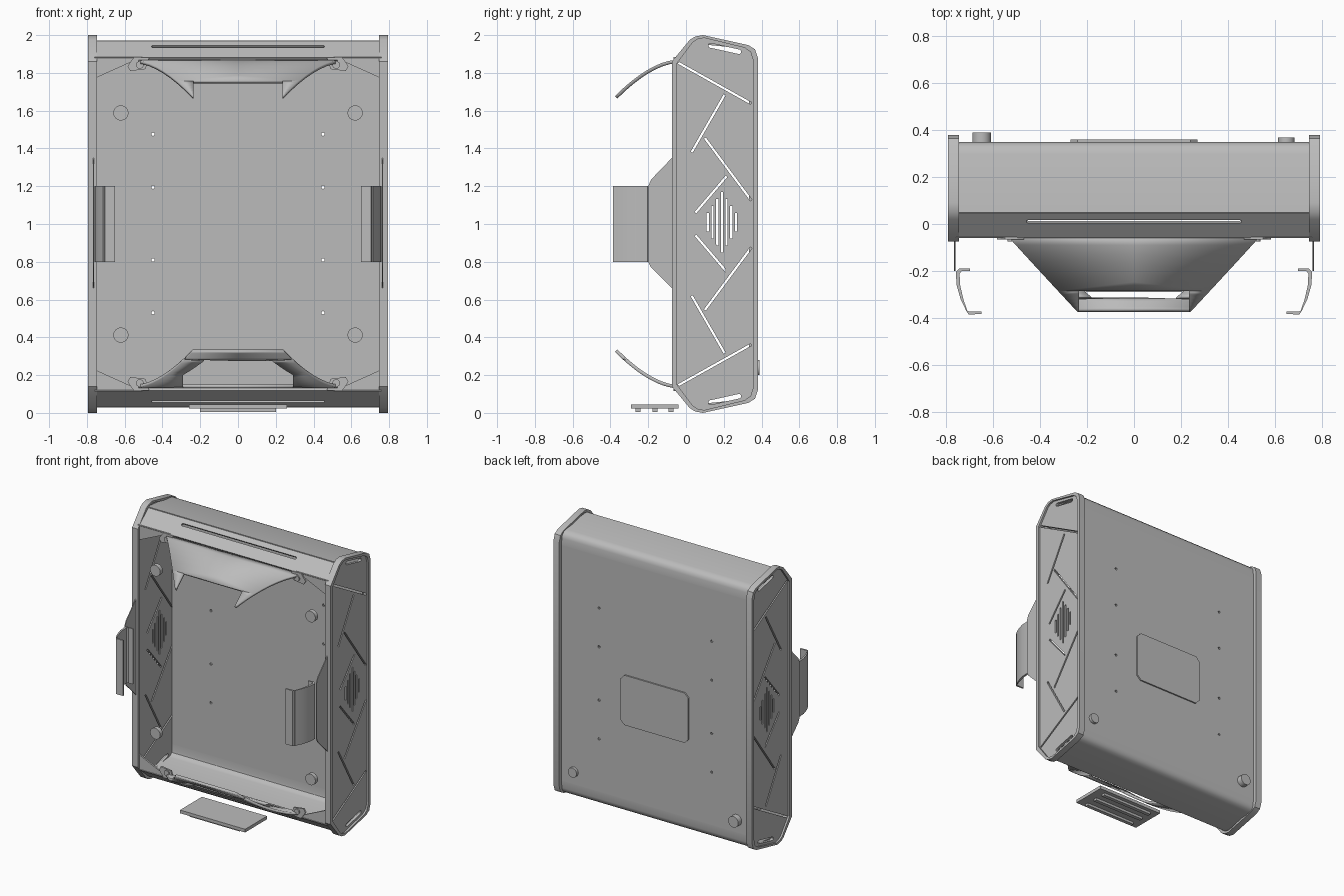
import bpy, bmesh, math
from mathutils import Matrix, Vector

cube = bpy.data.objects.get("Cube")
if cube:
    bpy.data.objects.remove(cube, do_unlink=True)

grey = bpy.data.materials.new("plain_grey")
grey.use_nodes = True
grey.diffuse_color = (0.5, 0.5, 0.5, 1)
grey.node_tree.nodes["Principled BSDF"].inputs["Base Color"].default_value = (0.5, 0.5, 0.5, 1)
made = []


def add_mesh(name, bm):
    bmesh.ops.remove_doubles(bm, verts=bm.verts, dist=0.0001)
    bmesh.ops.recalc_face_normals(bm, faces=bm.faces)
    me = bpy.data.meshes.new(name)
    bm.to_mesh(me)
    bm.free()
    me.materials.append(grey)
    ob = bpy.data.objects.new(name, me)
    bpy.context.collection.objects.link(ob)
    made.append(ob)
    return ob


def frame(origin, u, v):
    """Matrix placing local x along u and local y along v."""
    u, v = Vector(u).normalized(), Vector(v).normalized()
    m = Matrix((u, v, u.cross(v))).transposed().to_4x4()
    m.translation = Vector(origin)
    return m


def panel(name, outline, thick, matrix, holes=()):
    """Flat sheet with cut-outs, extruded evenly about its plane."""
    cu = bpy.data.curves.new(name, 'CURVE')
    cu.dimensions, cu.fill_mode, cu.extrude = '2D', 'BOTH', thick / 2
    for loop in [outline, *holes]:
        sp = cu.splines.new('POLY')
        sp.points.add(len(loop) - 1)
        for p, (a, b) in zip(sp.points, loop):
            p.co = (a, b, 0, 1)
        sp.use_cyclic_u = True
    tmp = bpy.data.objects.new(name + "_curve", cu)
    bpy.context.collection.objects.link(tmp)
    dg = bpy.context.evaluated_depsgraph_get()
    me = bpy.data.meshes.new_from_object(tmp.evaluated_get(dg))
    bm = bmesh.new()
    bm.from_mesh(me)
    bpy.data.objects.remove(tmp, do_unlink=True)
    bpy.data.curves.remove(cu)
    bpy.data.meshes.remove(me)
    bm.transform(matrix)
    for f in bm.faces:
        f.material_index = 0
    return add_mesh(name, bm)


def box(name, x, y, z):
    bm = bmesh.new()
    size = [b - a for a, b in (x, y, z)]
    mid = [(a + b) / 2 for a, b in (x, y, z)]
    bmesh.ops.create_cube(bm, size=1, matrix=Matrix.Translation(mid) @ Matrix.Diagonal((*size, 1)))
    return add_mesh(name, bm)


def peg(name, x, z, r, y0, y1):
    bm = bmesh.new()
    m = Matrix.Translation((x, (y0 + y1) / 2, z)) @ Matrix.Rotation(math.pi / 2, 4, 'X')
    bmesh.ops.create_cone(bm, cap_ends=True, segments=24, radius1=r, radius2=r, depth=y1 - y0, matrix=m)
    return add_mesh(name, bm)


def slit(a, b, w):
    a, b = Vector(a), Vector(b)
    n = (b - a).normalized().orthogonal() * w / 2
    return [a + n, b + n, b - n, a - n]


def capsule(a, b, r):
    a, b = Vector(a), Vector(b)
    ang = math.atan2(*(b - a).yx)
    pts = []
    for c, start in ((b, ang - math.pi / 2), (a, ang + math.pi / 2)):
        pts += [c + r * Vector((math.cos(start + k * math.pi / 6), math.sin(start + k * math.pi / 6)))
                for k in range(7)]
    return pts


def flip(pts):
    return [(a, 2 - b) for a, b in pts]


XZ = frame((0, 0, 0), (1, 0, 0), (0, 0, 1))


def at_y(y):
    return Matrix.Translation((0, y, 0)) @ XZ


def at_x(x):
    return frame((x, 0, 0), (0, 1, 0), (0, 0, 1))


# Side plates: outline, diagonal slits, diamond vent, strap slots, raised rim
end = [(-.075, 1.86), (.02, 1.975), (.05, 1.993), (.09, 2.0), (.33, 1.947), (.365, 1.925), (.38, 1.88)]
side = end + flip(end)[::-1]
inner = [(.153 + (y - .153) * .89, 1 + (z - 1) * .985) for y, z in side]
cuts = []
for line in ([(-.04, 1.853), (.345, 1.638)], [(.205, 1.685), (.03, 1.38)],
             [(.1, 1.455), (.345, 1.125)], [(.215, 1.253), (.05, 1.06)]):
    cuts += [slit(*line, .012), slit(*flip(line), .012)]
slot = [(.13, 1.945), (.28, 1.912)]
cuts += [capsule(*slot, .012), capsule(*flip(slot), .012)]
for k in range(-3, 4):
    y, h = .19 + k * .025, .16 - abs(k) * .037
    cuts.append(slit((y, 1.01 - h), (y, 1.01 + h), .012))
for s, tag in ((1, "left"), (-1, "right")):
    panel(tag + "_side_plate", side, .02, at_x(s * .77), cuts)
    panel(tag + "_side_rim", side, .046, at_x(s * .77), [inner])

# Back panel with bolt holes, and the raised cover plate on it
dots = [[(x + .009 * math.cos(k * math.pi / 4), z + .009 * math.sin(k * math.pi / 4)) for k in range(8)]
        for x in (-.45, .45) for z in (1.475, 1.195, .81, .53)]
panel("back_panel", [(-.76, .15), (.76, .15), (.76, 1.85), (-.76, 1.85)], .017, at_y(.3415), dots)
panel("back_cover", [(-.27, .72), (-.24, .69), (.24, .69), (.27, .72), (.27, 1.02), (.24, 1.05),
                     (-.24, 1.05), (-.27, 1.02)], .012, at_y(.354))

# Handle blades: (start, end, inner half-width at start, at end)
upper_blade = [(0, .72, 0, 0), (.72, 1, .235, .235)]
lower_blade = [(0, .06, 0, 0), (.06, .55, .29, .29), (.55, .84, .29, .18), (.84, 1, 0, 0)]


def blade(name, spec, s):
    bm = bmesh.new()

    def pt(x, t):
        return bm.verts.new((x, -.05 - .32 * t, 1 + s * (.86 - .19 * t ** 1.7)))
    for t0, t1, i0, i1 in spec:
        for k in range(6):
            a, b = k / 6, (k + 1) / 6
            ta, tb = t0 + (t1 - t0) * a, t0 + (t1 - t0) * b
            ia, ib = i0 + (i1 - i0) * a, i0 + (i1 - i0) * b
            for m in (1, -1):
                bm.faces.new([pt(m * ia, ta), pt(m * (.54 - .3 * ta), ta),
                              pt(m * (.54 - .3 * tb), tb), pt(m * ib, tb)])
    ob = add_mesh(name, bm)
    mod = ob.modifiers.new("thickness", 'SOLIDIFY')
    mod.thickness, mod.offset = .018, 0


# Top and bottom ends of the shell
wall = [(.35, 1.84), (.35, 1.9), (.343, 1.922), (.328, 1.938), (.3, 1.947), (.05, 1.972),
        (.05, 1.955), (.297, 1.93), (.318, 1.922), (.33, 1.91), (.333, 1.895), (.333, 1.84)]
for s, tag, spec in ((1, "top", upper_blade), (-1, "bottom", lower_blade)):
    def turn(pts):
        return pts if s > 0 else flip(pts)
    panel(tag + "_wall", turn(wall), 1.52, at_x(0))
    (ya, za), (yb, zb) = turn([(.05, 1.963), (-.055, 1.875)])
    panel(tag + "_slanted_lip", [(-.76, 0), (.76, 0), (.76, .137), (-.76, .137)], .015,
          frame((0, ya, za), (1, 0, 0), (0, yb - ya, zb - za)), [capsule((-.45, .045), (.45, .045), .009)])
    blade(tag + "_handle", spec, s)
    for m, which in ((1, "left"), (-1, "right")):
        name = tag + "_" + which
        gusset = turn([(m * .76, 1.885), (m * .5, 1.885), (m * .56, 1.86), (m * .76, 1.77)])
        panel(name + "_gusset", gusset, .012, at_y(-.052))
        tab = turn([(m * .585, 1.835), (m * .55, 1.885), (m * .47, 1.88), (m * .49, 1.82), (m * .57, 1.81)])
        panel(name + "_handle_tab", tab, .012, at_y(-.06))
        peg(name + "_handle_bolt", m * .52, 1 + s * .842, .02, -.075, -.06)
        peg(name + "_stud", m * .62, 1 + s * .588, .04, -.06, -.03)

# Side grips: flared web from the plate edge, then an inward-curling hook
hook = [(.7, -.19), (.745, -.19), (.76, -.205), (.757, -.26), (.74, -.32), (.715, -.372), (.65, -.374),
        (.65, -.384), (.705, -.386), (.727, -.325), (.742, -.26), (.744, -.212), (.735, -.2), (.7, -.2)]
web = [(-.06, 1.365), (-.185, 1.235), (-.2, 1.2), (-.2, .8), (-.185, .77), (-.06, .645)]
for s, tag in ((1, "left"), (-1, "right")):
    panel(tag + "_grip_hook", [(s * x, y) for x, y in hook], .4, Matrix.Translation((0, 0, 1)))
    panel(tag + "_grip_web", web, .006, at_x(s * .765))

# Rear feet
peg("left_rear_foot", .65, .24, .035, .345, .37)
peg("right_rear_foot", -.65, .24, .04, .345, .39)

# Loose tray plate with rails below it
box("tray_plate", (-.26, .26), (-.29, -.04), (.022, .045))
for k, y in enumerate((-.255, -.165, -.08)):
    box("tray_rail_%d" % (k + 1), (-.2, .2), (y - .013, y + .013), (.005, .022))

# Smooth the rounded parts, keep edges crisp
bpy.ops.object.select_all(action='DESELECT')
for ob in made:
    ob.select_set(True)
bpy.context.view_layer.objects.active = made[0]
bpy.ops.object.shade_smooth_by_angle(angle=math.radians(30))
